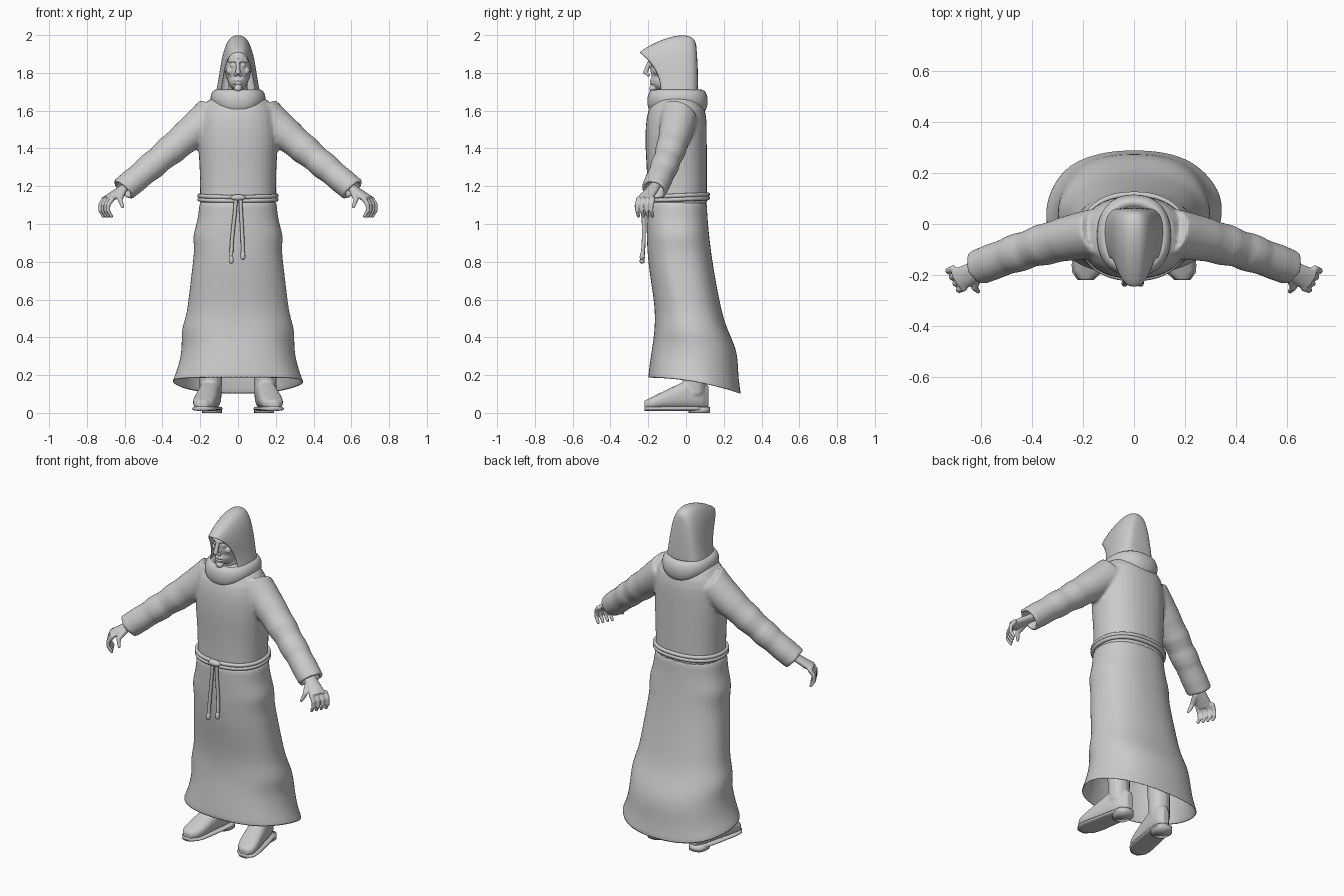
import bpy, bmesh, math
from mathutils import Vector

if "Cube" in bpy.data.objects:
    bpy.data.objects.remove(bpy.data.objects["Cube"])

GREY = (0.6, 0.6, 0.6, 1)
mat = bpy.data.materials.new("plain grey")
mat.use_nodes = True
mat.diffuse_color = GREY
mat.node_tree.nodes["Principled BSDF"].inputs["Base Color"].default_value = GREY


def steps(count):
    """Evenly spaced fractions from zero to one."""
    return [i / (count - 1) for i in range(count)]


def bump(value, centre, width):
    return math.exp(-((value - centre) / width) ** 2)


def power(value, exponent):
    return math.copysign(abs(value) ** exponent, value)


def ring(centre, u, v, count=24, square=1.0):
    """Rounded cross-section with half axes u and v."""
    points = []
    for i in range(count):
        angle = math.tau * i / count
        points.append(Vector(centre) + Vector(u) * power(math.cos(angle), square)
                      + Vector(v) * power(math.sin(angle), square))
    return points


def level_ring(z, half_width, front, back, count=32, square=0.88):
    centre, depth = (front + back) / 2, (back - front) / 2
    return ring((0, centre, z), (half_width, 0, 0), (0, depth, 0), count, square)


def loft(bm, rings, closed=True, open_end=False):
    rows = [[bm.verts.new(point) for point in points] for points in rings]
    count = len(rows[0])
    for row, following in zip(rows, rows[1:]):
        for i in range(count if closed else count - 1):
            j = (i + 1) % count
            bm.faces.new((row[i], row[j], following[j], following[i]))
    if closed:
        bm.faces.new(rows[0])
        if not open_end:
            bm.faces.new(rows[-1])


def tube(bm, points, start, end):
    """Limb with rounded ends, tapering from one radius to the other."""
    points = [Vector(p) for p in points]
    first = (points[0] - points[1]).normalized()
    last = (points[-1] - points[-2]).normalized()
    radii = [start + (end - start) * t for t in steps(len(points))]
    points = [points[0] + first * start * 0.7] + points + [points[-1] + last * end * 0.7]
    radii = [start / 2] + radii + [end / 2]
    rings = []
    for i, point in enumerate(points):
        along = points[min(i + 1, len(points) - 1)] - points[max(i - 1, 0)]
        along.normalize()
        helper = Vector((0, 0, 1)) if abs(along.y) > 0.8 else Vector((0, 1, 0))
        u = along.cross(helper).normalized() * radii[i]
        rings.append(ring(point, u, along.cross(u), 12))
    loft(bm, rings)


def ball(bm, centre, size):
    made = bmesh.ops.create_uvsphere(bm, u_segments=24, v_segments=16, radius=1)["verts"]
    bmesh.ops.scale(bm, verts=made, vec=size)
    bmesh.ops.translate(bm, verts=made, vec=centre)


def add_object(name, data):
    data.materials.append(mat)
    obj = bpy.data.objects.new(name, data)
    bpy.context.collection.objects.link(obj)
    return obj


def finish(name, bm, voxel=0, soften=0, subdivide=False, thickness=0):
    bmesh.ops.recalc_face_normals(bm, faces=bm.faces)
    mesh = bpy.data.meshes.new(name)
    bm.to_mesh(mesh)
    bm.free()
    for face in mesh.polygons:
        face.use_smooth = True
    obj = add_object(name, mesh)
    if voxel:
        blend = obj.modifiers.new("blend", "REMESH")
        blend.mode, blend.voxel_size, blend.use_smooth_shade = "VOXEL", voxel, True
        smooth = obj.modifiers.new("soften", "SMOOTH")
        smooth.factor, smooth.iterations = 0.5, soften
    if thickness:
        cloth = obj.modifiers.new("cloth", "SOLIDIFY")
        cloth.thickness, cloth.offset = thickness, -1
    if subdivide:
        obj.modifiers.new("round", "SUBSURF").levels = 1


def cord(name, points, radius, cyclic=False):
    curve = bpy.data.curves.new(name, "CURVE")
    curve.dimensions, curve.bevel_depth, curve.use_fill_caps = "3D", radius, True
    spline = curve.splines.new("POLY" if cyclic else "NURBS")
    spline.points.add(len(points) - 1)
    for target, point in zip(spline.points, points):
        target.co = (*point, 1)
    spline.use_cyclic_u, spline.use_endpoint_u = cyclic, True
    add_object(name, curve)


# Torso and sleeves blended into one piece, with hollow cuffs
bm = bmesh.new()
torso = []
for t in steps(14):
    z = 1.1 + 0.6 * t
    k = math.sqrt(1 - max(0, (z - 1.45) / 0.26) ** 4)
    chest = 0.01 * bump(z, 1.45, 0.15)
    torso.append(level_ring(z, (0.2 + chest) * k, -0.05 - (0.155 + chest) * k, -0.05 + 0.16 * k))
loft(bm, torso)


def sleeve_ring(side, t, radius):
    centre = (side * (0.13 + 0.48 * t), -0.04 - 0.13 * t ** 1.5, 1.58 - 0.4 * t)
    across = Vector((side * 0.7, 0, 0.7)) * radius
    depth = Vector((side * 0.25, 0.95, -0.2)) * radius
    return ring(centre, across, depth)


for side in (1, -1):
    sleeve = []
    for t in steps(18):
        wrinkle = 0.004 * math.sin(30 * t) * bump(t, 0.6, 0.25)
        sleeve.append(sleeve_ring(side, t, 0.07 + 0.035 * (1 - t) ** 2 + wrinkle))
    sleeve += [sleeve_ring(side, 1, 0.05), sleeve_ring(side, 0.9, 0.045)]
    loft(bm, sleeve)
finish("robe_top", bm, voxel=0.01, soften=4)

# Long skirt, flared at the foot, its hem dipping towards the back
bm = bmesh.new()
skirt = []
for t in steps(24):
    z = 1.14 - 0.955 * t
    half_width = 0.2 + 0.11 * t + 0.035 * t ** 12
    half_width += 0.015 * (bump(z, 0.44, 0.06) + bump(z, 0.94, 0.05))
    front = -0.21 + 0.045 * bump(z, 0.5, 0.25)
    back = 0.11 + 0.18 * t ** 1.7 + 0.03 * bump(z, 0.36, 0.1)
    row = level_ring(z, half_width, front, back, 48)
    for i, point in enumerate(row):
        backward = (point.y - front) / (back - front)
        point.x *= 1 + 0.012 * t * math.sin(i * math.tau / 8 + 5 * z)
        point.z -= 0.085 * t ** 4 * backward ** 2
    skirt.append(row)
loft(bm, skirt, open_end=True)
finish("robe_skirt", bm, subdivide=True, thickness=0.006)

# Draped collar, lower in front and behind
bm = bmesh.new()
collar = []
for t in steps(9):
    angle = math.radians(280 * t - 100)
    half_width = 0.115 + 0.033 * math.cos(angle)
    depth = half_width + 0.015
    row = level_ring(1.665 + 0.05 * math.sin(angle), half_width, -0.045 - depth, -0.045 + depth)
    for point in row:
        point.z -= 0.03 * (1 - math.sin(angle)) / 2 * abs((point.y + 0.045) / depth) ** 3
    collar.append(row)
loft(bm, collar)
finish("collar", bm, subdivide=True)

# Peaked hood made of arches running from the brow to the nape
bm = bmesh.new()
arches = []
for t in steps(12):
    back = math.sin(t * math.pi / 2)
    top_y, side_y = -0.25 + 0.305 * back, -0.135 + 0.2 * back
    height = 0.315 - 0.09 * (1 - t / 0.55) ** 2
    half_width = 0.1 * math.sqrt(max(0, 1 - ((t - 0.35) / 0.65) ** 2))
    arch = []
    for s in steps(25):
        angle = math.pi * (s - 0.5)
        h = max(0, math.cos(angle)) ** 0.9
        flare = 1 + 0.2 * (1 - h) ** 4
        arch.append(Vector((half_width * flare * power(math.sin(angle), 0.75),
                            side_y + (top_y - side_y) * h ** 2.5, 1.685 + height * h)))
    arches.append(arch)
loft(bm, arches, closed=False)
bmesh.ops.remove_doubles(bm, verts=bm.verts, dist=0.0005)
finish("hood", bm, subdivide=True, thickness=0.008)

# Head: skull, jaw and neck, then the features
bm = bmesh.new()
ball(bm, (0, -0.09, 1.83), (0.07, 0.1, 0.12))
ball(bm, (0, -0.12, 1.76), (0.052, 0.067, 0.055))
tube(bm, [(0, -0.05, 1.6), (0, -0.08, 1.75)], 0.06, 0.05)
tube(bm, [(0, -0.19, 1.87), (0, -0.215, 1.8)], 0.009, 0.013)
ball(bm, (0, -0.175, 1.717), (0.022, 0.02, 0.018))
for z in (1.76, 1.744):
    ball(bm, (0, -0.182, z), (0.024, 0.01, 0.006))
for side in (1, -1):
    tube(bm, [(side * 0.01, -0.19, 1.865), (side * 0.05, -0.165, 1.863)], 0.01, 0.008)
    ball(bm, (side * 0.027, -0.172, 1.84), [0.014] * 3)
    ball(bm, (side * 0.043, -0.155, 1.81), [0.02] * 3)
    ball(bm, (side * 0.013, -0.2, 1.79), [0.01] * 3)
finish("head", bm, voxel=0.004, soften=2)


def foot_ring(side, t, margin, bottom, top):
    """Section of a turned-out foot, from toe to heel."""
    y = -0.22 + 0.34 * t
    half_width = 0.065 * (1 - 0.2 * t) * math.sqrt(1 - 0.85 * abs(2 * t - 1) ** 5) + margin
    centre = (side * (0.15 - 0.18 * y), y, (bottom + top) / 2)
    return ring(centre, (half_width, 0, 0), (0, 0, (top - bottom) / 2), square=0.8)


for side, label in ((1, "left"), (-1, "right")):
    # Hand with curled fingers and a thumb
    bm = bmesh.new()
    wrist, knuckles = Vector((side * 0.56, -0.15, 1.22)), Vector((side * 0.69, -0.22, 1.13))
    loft(bm, [ring(wrist.lerp(knuckles, t), Vector((-side * 0.5, -0.86, 0)) * (0.028 + 0.02 * t),
                   Vector((side * 0.6, -0.3, 0.74)) * 0.022) for t in steps(5)])
    for finger in range(4):
        x, y = 0.665 + 0.014 * finger, -0.25 + 0.025 * finger
        curl = [(side * (x + 0.025 * math.sin(j)), y - 0.01 * math.sin(j), 1.135 - 0.032 * j)
                for j in range(4)]
        tube(bm, curl, 0.014, 0.009)
    tube(bm, [(side * 0.61, -0.2, 1.17), (side * 0.625, -0.25, 1.13), (side * 0.61, -0.265, 1.09)], 0.019, 0.009)
    finish(label + "_hand", bm, voxel=0.005, soften=2)

    # Boot with its shaft rising inside the skirt
    bm = bmesh.new()
    loft(bm, [foot_ring(side, t, 0, 0.02, 0.065 + 0.11 * min(1, 1.5 * t) - 0.03 * t ** 8) for t in steps(12)])
    tube(bm, [(side * 0.145, 0.045, 0.1), (side * 0.14, 0.035, 0.45)], 0.058, 0.07)
    finish(label + "_boot", bm, voxel=0.007, soften=3)

    # Flat sole and raised heel
    bm = bmesh.new()
    loft(bm, [foot_ring(side, t, 0.006, 0.01, 0.035) for t in steps(12)])
    loft(bm, [ring((side * 0.138, 0.07, z), (0.052, 0, 0), (0, 0.058, 0), square=0.8) for z in (0, 0.03)])
    finish(label + "_sole", bm)

# Double rope belt, sloping up a little behind
for label, z in (("upper", 1.15), ("lower", 1.13)):
    loop = level_ring(z, 0.204, -0.213, 0.116, 48)
    for point in loop:
        point.z += 0.04 * (point.y + 0.05)
    cord(label + "_belt_rope", loop, 0.011, cyclic=True)

# Front knot and two hanging ends
bm = bmesh.new()
ball(bm, (0, -0.225, 1.14), (0.04, 0.018, 0.017))
for label, top, x, low in (("right", -0.012, -0.036, 0.8), ("left", 0.014, 0.026, 0.82)):
    cord(label + "_hanging_rope", [(top, -0.225, 1.14), (top, -0.23, 1.05), (x, -0.215, 0.95), (x, -0.232, low)], 0.01)
    tube(bm, [(x, -0.23, low + 0.025), (x, -0.233, low)], 0.012, 0.013)
finish("belt_knots", bm)
